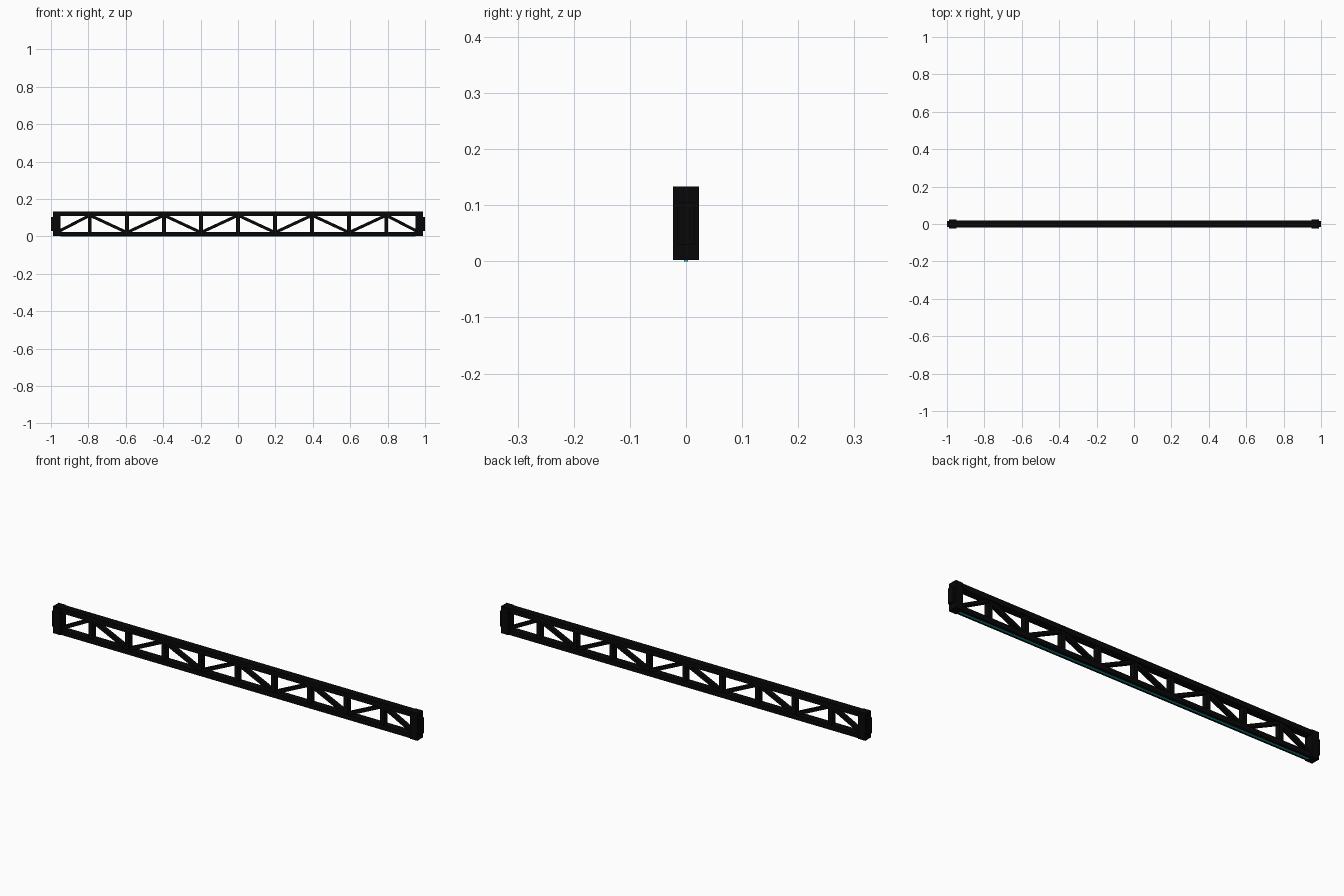
import bpy, math

if "Cube" in bpy.data.objects:
    bpy.data.objects.remove(bpy.data.objects["Cube"])


def material(name, rgb):
    m = bpy.data.materials.new(name)
    m.diffuse_color = (*rgb, 1)
    m.use_nodes = True
    m.node_tree.nodes["Principled BSDF"].inputs["Base Color"].default_value = m.diffuse_color
    return m


black = material("matte black", (0.0022, 0.0022, 0.0024))
teal = material("teal light", (0.01, 0.62, 0.70))


def box(name, center, size, mat=black, tilt=0):
    bpy.ops.mesh.primitive_cube_add(size=1, location=center, rotation=(0, tilt, 0))
    o = bpy.context.object
    o.name = name
    o.scale = size
    bpy.ops.object.transform_apply(location=False, rotation=False, scale=True)
    o.data.materials.append(mat)
    return o


# Top and bottom chords
box("top_chord", (0, 0, 0.121), (1.96, 0.036, 0.025))
box("bottom_chord", (0, 0, 0.0135), (1.96, 0.036, 0.023))

# End blocks and the narrow connector pads outside them
for s in (-1, 1):
    box("end_block", (s * 0.97, 0, 0.0675), (0.04, 0.046, 0.131))
    box("end_pad", (s * 0.993, 0, 0.067), (0.014, 0.030, 0.076))

# Vertical web posts
step = 0.198
for i in range(-4, 5):
    box("web_post", (i * step, 0, 0.067), (0.020, 0.028, 0.09))

# Zigzag diagonals, high at the centre
low, high = 0.021, 0.113
for i in range(-5, 5):
    x0, x1 = i * step, (i + 1) * step
    if i == -5:
        x0 = -0.97
    if i == 4:
        x1 = 0.97
    z0, z1 = (high, low) if i % 2 == 0 else (low, high)
    dx, dz = x1 - x0, z1 - z0
    box("diagonal_brace", ((x0 + x1) / 2, 0, (z0 + z1) / 2),
        (math.hypot(dx, dz), 0.022, 0.016), black, -math.atan2(dz, dx))

# Light strip under the bottom chord
box("light_strip", (0, 0, 0.0015), (1.90, 0.007, 0.003), teal)
